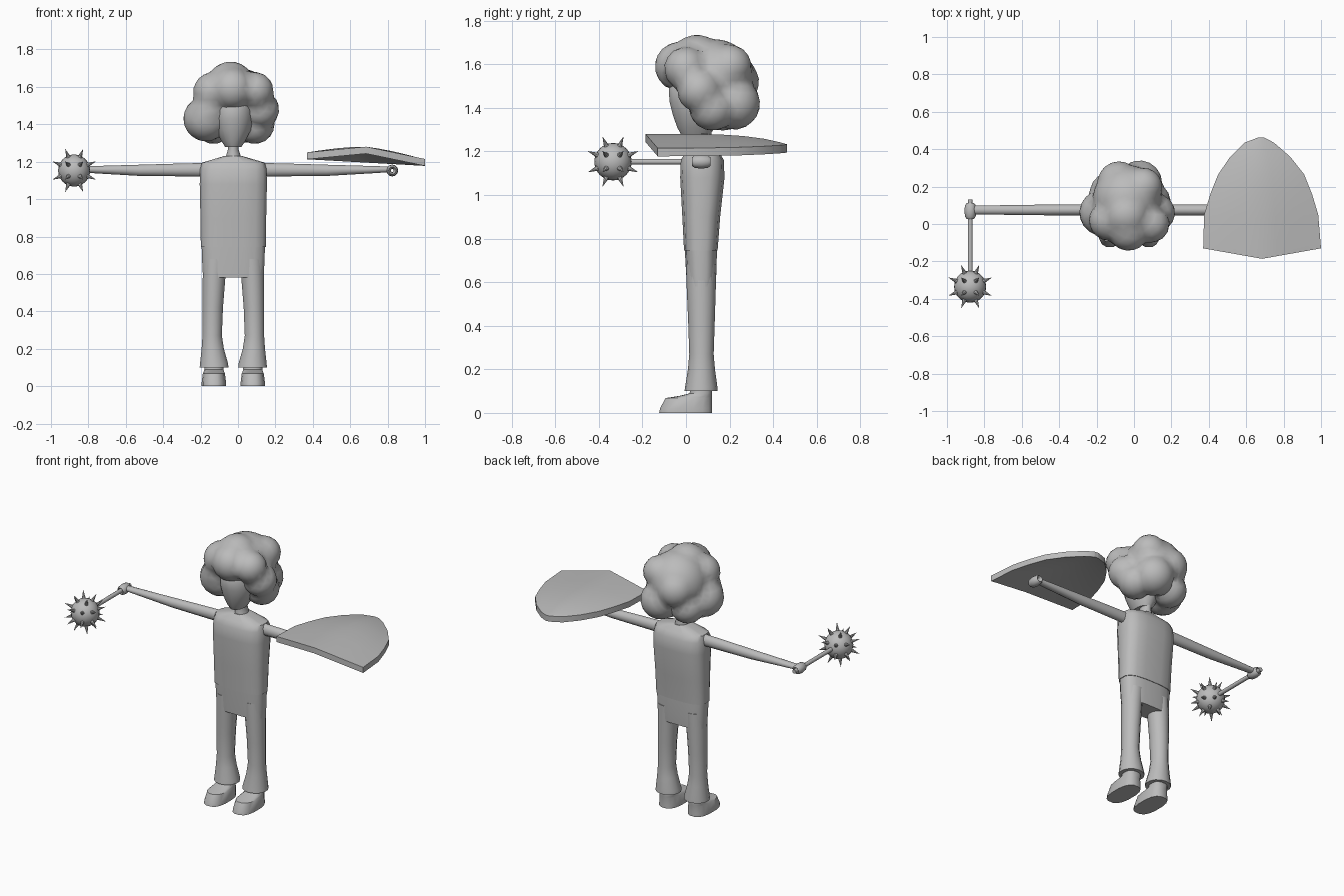
import bpy, bmesh, math
from mathutils import Vector, Matrix
from itertools import product

if "Cube" in bpy.data.objects:
    bpy.data.objects.remove(bpy.data.objects["Cube"])

CX = -0.025  # the body's mirror line

grey = bpy.data.materials.new("plain_grey")
grey.diffuse_color = (0.5, 0.5, 0.5, 1)
grey.use_nodes = True
grey.node_tree.nodes["Principled BSDF"].inputs["Base Color"].default_value = grey.diffuse_color


def finish(name, bm, angle=40):
    bmesh.ops.recalc_face_normals(bm, faces=bm.faces)
    mesh = bpy.data.meshes.new(name)
    bm.to_mesh(mesh)
    bm.free()
    mesh.materials.append(grey)
    ob = bpy.data.objects.new(name, mesh)
    bpy.context.collection.objects.link(ob)
    bpy.ops.object.select_all(action='DESELECT')
    ob.select_set(True)
    bpy.context.view_layer.objects.active = ob
    bpy.ops.object.shade_smooth_by_angle(angle=math.radians(angle))
    return ob


def loft(name, rings, axis='z', sides=16, power=2.0, angle=40):
    """Skin closed rings: (position along axis, centre a, centre b, radius a, radius b)."""
    bm = bmesh.new()
    loops = []
    for t, a, b, ra, rb in rings:
        loop = []
        for i in range(sides):
            w = 2 * math.pi * (i + 0.5) / sides
            c, s = math.cos(w), math.sin(w)
            p = a + ra * math.copysign(abs(c) ** (2 / power), c)
            q = b + rb * math.copysign(abs(s) ** (2 / power), s)
            co = {'z': (p, q, t), 'x': (t, p, q), 'y': (p, t, q)}[axis]
            loop.append(bm.verts.new(co))
        loops.append(loop)
    for lo, hi in zip(loops, loops[1:]):
        for i in range(sides):
            j = (i + 1) % sides
            bm.faces.new((lo[i], lo[j], hi[j], hi[i]))
    bm.faces.new(loops[0])
    bm.faces.new(loops[-1])
    return finish(name, bm, angle)


# Torso, hips, neck and head
loft("shirt", [(0.745, CX, 0.068, 0.176, 0.078), (0.9, CX, 0.07, 0.178, 0.088),
               (1.08, CX, 0.075, 0.182, 0.103), (1.16, CX, 0.075, 0.18, 0.1),
               (1.195, CX, 0.075, 0.17, 0.08), (1.23, CX, 0.075, 0.05, 0.05)], power=3)
loft("trouser_hips", [(0.58, CX, 0.07, 0.164, 0.066), (0.65, CX, 0.07, 0.168, 0.071),
                      (0.76, CX, 0.068, 0.172, 0.075)], power=3)
loft("neck", [(1.2, CX, 0.075, 0.045, 0.05), (1.24, CX, 0.075, 0.038, 0.045),
              (1.27, CX, 0.075, 0.028, 0.042), (1.34, CX, 0.075, 0.04, 0.045)], sides=12)
loft("head", [(1.28, CX, 0.045, 0.045, 0.07), (1.31, CX, 0.045, 0.065, 0.087),
              (1.37, CX, 0.045, 0.096, 0.108), (1.43, CX, 0.04, 0.107, 0.118),
              (1.5, CX, 0.04, 0.104, 0.122), (1.58, CX, 0.05, 0.06, 0.08)])

# Hair: a ball pushed out to the far side of a cluster of round lumps
lumps = [(-.035, .13, 1.53, .185), (-.04, .05, 1.605, .13), (-.17, .06, 1.43, .122),
         (-.13, .02, 1.57, .11), (.09, .0, 1.58, .10), (.12, .06, 1.48, .10),
         (.09, .12, 1.40, .105), (-.13, .17, 1.40, .105), (.03, .22, 1.42, .12),
         (-.08, .22, 1.52, .115), (.05, .20, 1.59, .10), (-.03, -.03, 1.59, .113),
         (-.16, .03, 1.47, .10)]
middle = Vector((-.03, .11, 1.5))
bm = bmesh.new()
bmesh.ops.create_icosphere(bm, subdivisions=4, radius=1)
for v in bm.verts:
    d = v.co.normalized()
    reach = 0.1
    for x, y, z, r in lumps:
        m = Vector((x, y, z)) - middle
        along = m.dot(d)
        gap = r * r - (m.length_squared - along * along)
        if gap > 0:
            reach = max(reach, along + math.sqrt(gap))
    v.co = middle + d * reach
finish("hair", bm, 60)

# Limbs, mirrored about the body's middle
for side, s in (("right", -1), ("left", 1)):
    def at(off):
        return CX + s * off
    loft(side + "_trouser_leg", [(0.1, at(.103), .069, .079, .076), (0.12, at(.103), .07, .077, .074),
                                 (0.2, at(.110), .071, .061, .062), (0.27, at(.113), .071, .053, .056),
                                 (0.42, at(.110), .071, .056, .061), (0.58, at(.103), .07, .062, .067),
                                 (0.68, at(.095), .07, .07, .07)], sides=14)
    loft(side + "_shoe", [(0, at(.104), -.002, .066, .123), (.02, at(.104), 0, .066, .121),
                          (.068, at(.104), .012, .06, .108), (.078, at(.104), .045, .055, .076),
                          (.09, at(.104), .068, .052, .052), (.13, at(.104), .07, .05, .05)],
         power=2.6)
    loft(side + "_arm", [(at(.14), .075, 1.157, .03, .038), (at(.3), .075, 1.156, .03, .035),
                         (at(.5), .075, 1.154, .029, .031), (at(.7), .075, 1.157, .026, .022),
                         (at(.83), .075, 1.159, .024, .016)], axis='x', sides=12)
    # Curled hand: a ring with an open grip
    bm = bmesh.new()
    n, k = 12, 8
    grid = [[bm.verts.new((at(.85) + (.02 + .012 * math.cos(q)) * math.cos(p),
                           .07 + .042 * math.sin(q),
                           1.153 + (.02 + .012 * math.cos(q)) * math.sin(p)))
             for q in (2 * math.pi * j / k for j in range(k))]
            for p in (2 * math.pi * i / n for i in range(n))]
    for i, j in product(range(n), range(k)):
        a, b = (i + 1) % n, (j + 1) % k
        bm.faces.new((grid[i][j], grid[a][j], grid[a][b], grid[i][b]))
    finish(side + "_hand", bm)

# Mace: handle, ball and 24 spikes
MX, MZ = -0.876, 1.153
loft("mace_handle", [(-.27, MX, MZ, .013, .013), (.13, MX, MZ, .013, .013)], axis='y', sides=12)
ball = Vector((MX, -0.335, MZ))
bm = bmesh.new()
bmesh.ops.create_uvsphere(bm, u_segments=20, v_segments=12, radius=0.086,
                          matrix=Matrix.Translation(ball))
finish("mace_ball", bm)
bm = bmesh.new()
for axis, a, b, c in product(range(3), (-1, 1), (-1, 1), (-1, 1)):
    d = [.36 * a, .36 * b]
    d.insert(axis, .86 * c)
    d = Vector(d).normalized()
    turn = d.to_track_quat('Z', 'Y').to_matrix().to_4x4()
    bmesh.ops.create_cone(bm, cap_ends=True, segments=8, radius1=.013, radius2=.0005, depth=.055,
                          matrix=Matrix.Translation(ball + d * .106) @ turn)
finish("mace_spikes", bm)

# Shield: domed plate; each row is (y, middle x, half width, rise of the ridge)
rows = [(-.13, .685, .315, .048), (.05, .68, .305, .047), (.16, .68, .272, .045),
        (.265, .68, .23, .038), (.36, .675, .16, .025), (.435, .67, .078, .008),
        (.463, .68, .015, 0)]
steps = [-1, -.75, -.5, -.25, 0, .25, .5, .75, 1]
bm = bmesh.new()
layers = []
for drop in (0, .037):
    sheet = []
    for i, (y, mx, hw, rise) in enumerate(rows):
        line = []
        for u in steps:
            x = mx + u * hw
            bow = -.056 * (1 - abs(u)) * max(0, 1 - i * .5)
            z = 1.25 - .056 * (x - .37) + rise * (1 - abs(u) ** (1 if i == 0 else 1.5))
            line.append(bm.verts.new((x, y + bow, z - drop)))
        sheet.append(line)
    for lo, hi in zip(sheet, sheet[1:]):
        for j in range(len(steps) - 1):
            bm.faces.new((lo[j], lo[j + 1], hi[j + 1], hi[j]))
    layers.append(sheet)
rims = [s[0] + [r[-1] for r in s[1:]] + s[-1][-2::-1] + [r[0] for r in s[-2:0:-1]] for s in layers]
for i in range(len(rims[0])):
    j = (i + 1) % len(rims[0])
    bm.faces.new((rims[0][i], rims[0][j], rims[1][j], rims[1][i]))
finish("shield", bm, 35)
